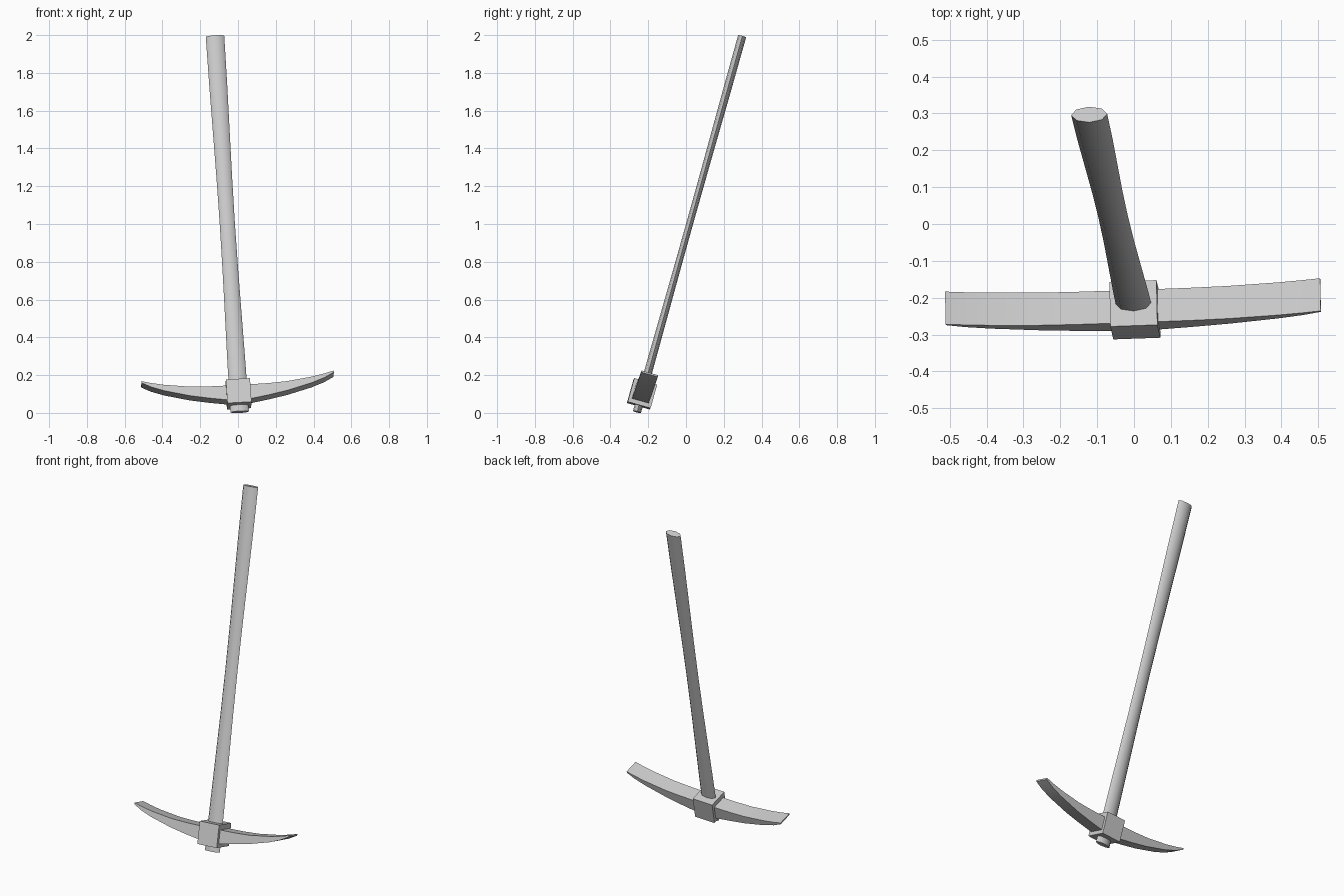
import bpy, bmesh, math
from mathutils import Vector, Matrix

if "Cube" in bpy.data.objects:
    bpy.data.objects.remove(bpy.data.objects["Cube"], do_unlink=True)

# Tilted frame: u along the blade, v through its depth, w up the handle
w = Vector((-0.063, 0.269, 0.961)).normalized()
u = Vector((1, 0.02, 0))
u = (u - w * u.dot(w)).normalized()
v = w.cross(u)
frame = Matrix.Translation((0.0025, -0.233, 0.1)) @ Matrix((u, v, w)).transposed().to_4x4()

grey = bpy.data.materials.new("light_grey")
grey.use_nodes = True
colour = (0.6, 0.6, 0.6, 1)
grey.diffuse_color = colour
grey.node_tree.nodes["Principled BSDF"].inputs["Base Color"].default_value = colour


def loft(name, rings):
    """Skin a row of equal rings, cap both ends and place in the tilted frame."""
    bm = bmesh.new()
    loops = [[bm.verts.new(p) for p in ring] for ring in rings]
    n = len(loops[0])
    for a, b in zip(loops, loops[1:]):
        for i in range(n):
            j = (i + 1) % n
            bm.faces.new((a[i], a[j], b[j], b[i]))
    bm.faces.new(loops[0])
    bm.faces.new(loops[-1])
    bmesh.ops.recalc_face_normals(bm, faces=bm.faces)
    mesh = bpy.data.meshes.new(name)
    bm.to_mesh(mesh)
    bm.free()
    mesh.materials.append(grey)
    obj = bpy.data.objects.new(name, mesh)
    bpy.context.collection.objects.link(obj)
    obj.matrix_world = frame
    bpy.ops.object.select_all(action="DESELECT")
    obj.select_set(True)
    bpy.context.view_layer.objects.active = obj
    bpy.ops.object.shade_smooth_by_angle(angle=math.radians(50))
    return obj


def oval(rx, ry, z, sides=8):
    angles = [math.tau * i / sides for i in range(sides)]
    return [(rx * math.cos(a), ry * math.sin(a), z) for a in angles]


def box_ring(x, low, high, depth):
    return [(x, -depth, low), (x, depth, low), (x, depth, high), (x, -depth, high)]


# Oval handle, slightly slimmer at mid length
bottom, top, steps = -0.099, 1.97, 8
rings = []
for i in range(steps + 1):
    t = i / steps
    slim = 1 - 0.18 * math.sin(math.pi * t) ** 2
    rings.append(oval(0.049 * slim, 0.022 * slim, bottom + (top - bottom) * t))
loft("handle", rings)

# Curved two-ended blade: distance out, lower edge, upper edge
half = [(0.065, -0.041, 0.037), (0.16, -0.026, 0.038), (0.26, -0.007, 0.043),
        (0.39, 0.027, 0.060), (0.46, 0.052, 0.074), (0.51, 0.078, 0.087)]
stations = [(-x, lo, hi) for x, lo, hi in reversed(half)] + half
loft("blade", [box_ring(x, lo, hi, 0.046) for x, lo, hi in stations])

# Square collar joining blade and handle
loft("collar", [box_ring(x, -0.064, 0.066, 0.063) for x in (-0.064, 0.064)])
